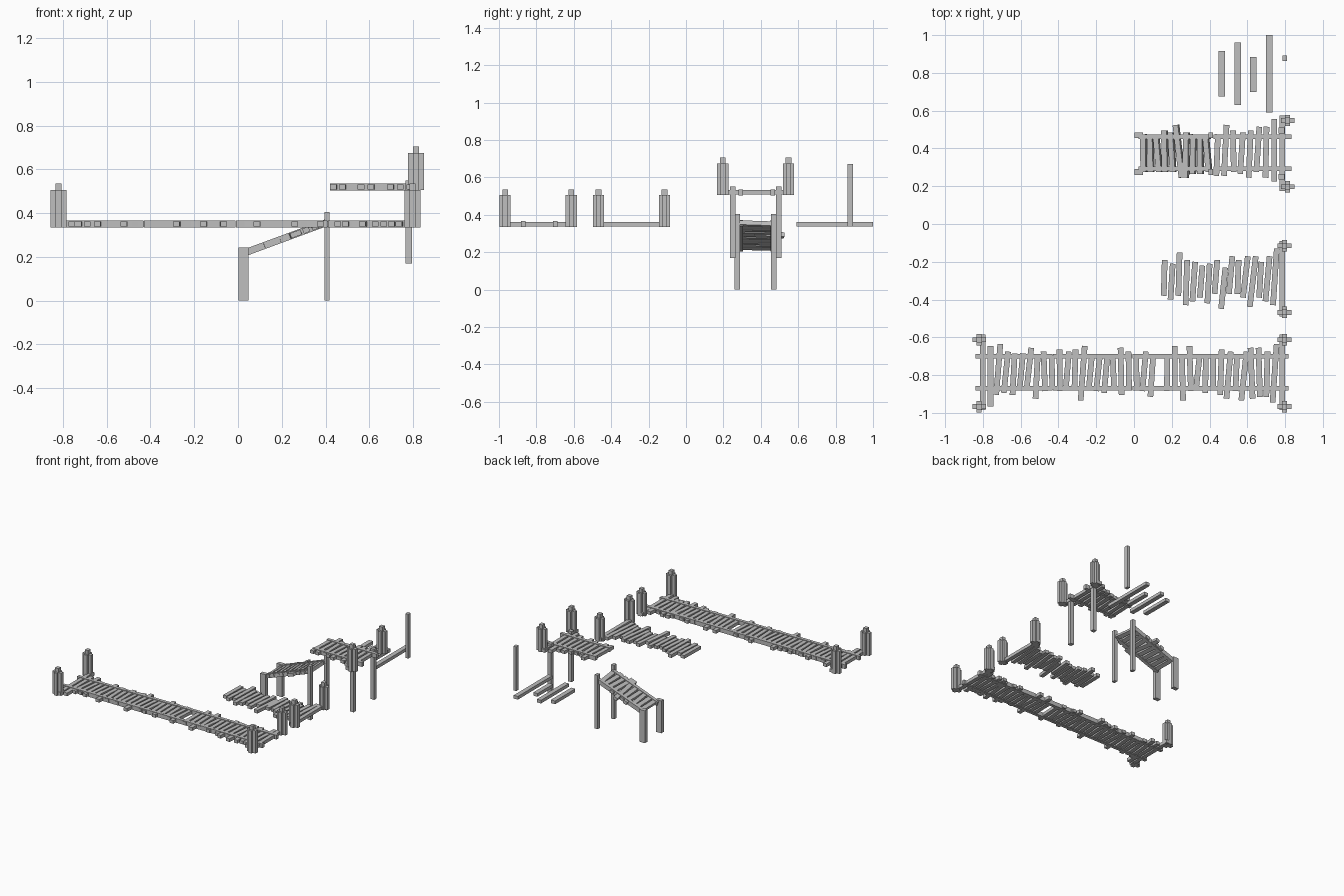
import bpy, bmesh, math, random
from mathutils import Matrix, Vector

random.seed(4)
if "Cube" in bpy.data.objects:
    bpy.data.objects.remove(bpy.data.objects["Cube"])

wood = bpy.data.materials.new("weathered grey wood")
wood.use_nodes = True
GREY = (0.52, 0.52, 0.52, 1)
wood.diffuse_color = GREY
wood.node_tree.nodes["Principled BSDF"].inputs["Base Color"].default_value = GREY


def box(bm, centre, size, yaw=0.0):
    matrix = (Matrix.Translation(centre) @ Matrix.Rotation(yaw, 4, 'Z')
              @ Matrix.Diagonal((*size, 1)))
    bmesh.ops.create_cube(bm, size=1, matrix=matrix)


def finish(bm, name):
    mesh = bpy.data.meshes.new(name)
    bm.to_mesh(mesh)
    bm.free()
    mesh.materials.append(wood)
    obj = bpy.data.objects.new(name, mesh)
    bpy.context.collection.objects.link(obj)
    return obj


def planks(name, x0, x1, y, z, back, front, skew, bias=0.0):
    """Row of uneven boards; back and front are overhangs in hundredths."""
    bm = bmesh.new()
    last = len(back) - 1
    for i, (b, f) in enumerate(zip(back, front)):
        if not b:
            continue
        x = x0 + (x1 - x0) * i / last
        # boards near a post pair lie straight
        straight = max(b, f) > 17
        yaw = 0 if straight else math.radians(bias + random.uniform(-skew, skew))
        box(bm, (x, y + (b - f) / 200, z), (0.03, (b + f) / 100, 0.024), yaw)
    return finish(bm, name)


def beams(name, stops, y, z):
    """Pair of side beams made of lengths butted end to end."""
    bm = bmesh.new()
    for side in (-1, 1):
        for a, b in zip(stops, stops[1:]):
            box(bm, ((a + b) / 2, y + side * 0.085, z), (b - a - 0.002, 0.024, 0.032))
    return finish(bm, name)


def post_cluster(name, x, y, z):
    """Tall post bundled with shorter ones on each side."""
    bm = bmesh.new()
    box(bm, (x, y, z + 0.1), (0.028, 0.03, 0.2))
    for side in (-1, 1):
        box(bm, (x + side * 0.024, y, z + 0.085), (0.024, 0.026, 0.17))
        box(bm, (x, y + side * 0.018, z + 0.085), (0.026, 0.024, 0.17))
    return finish(bm, name)


def post(name, x, y, bottom, top, width=0.03, depth=0.03):
    bm = bmesh.new()
    box(bm, (x, y, (bottom + top) / 2), (width, depth, top - bottom))
    return finish(bm, name)


DECK = 0.35
HIGH = 0.52

# long walkway
planks("long_walkway_planks", -0.8, 0.785, -0.785, DECK,
       [20, 14, 15, 11, 10, 10, 13, 9, 11, 9, 12, 11, 12, 14, 9, 9, 9, 9, 13, 11,
        9, 11, 9, 0, 9, 14, 9, 14, 9, 9, 9, 12, 11, 9, 11, 13, 13, 11, 15, 20],
       [20, 18, 12, 11, 12, 9, 9, 14, 10, 9, 10, 9, 9, 15, 9, 10, 11, 9, 12, 9,
        9, 10, 13, 0, 10, 9, 15, 10, 9, 11, 9, 12, 14, 10, 15, 14, 13, 13, 16, 20],
       5, -2)
beams("long_walkway_beams", (-0.84, -0.43, -0.01, 0.41, 0.82), -0.785, DECK)
for x, side in ((-0.82, "right"), (0.797, "left")):
    post_cluster(side + "_walkway_front_posts", x, -0.967, DECK - 0.015)
    post_cluster(side + "_walkway_back_posts", x, -0.613, DECK - 0.015)

# broken walkway without beams
planks("broken_walkway_planks", 0.16, 0.785, -0.29, DECK,
       [10, 8, 14, 10, 9, 7, 8, 10, 6, 12, 10, 12, 12, 9, 12, 16, 20],
       [9, 11, 9, 14, 12, 10, 13, 8, 16, 8, 8, 10, 15, 10, 12, 14, 20], 3, -4)
post_cluster("broken_walkway_front_posts", 0.797, -0.468, DECK - 0.015)
post_cluster("broken_walkway_back_posts", 0.797, -0.115, DECK - 0.015)

# upper landing
planks("landing_planks", 0.44, 0.785, 0.375, HIGH,
       [10, 15, 12, 11, 12, 14, 14, 18, 20], [12, 12, 10, 11, 13, 10, 13, 15, 20], 3, -2)
beams("landing_beams", (0.42, 0.835), 0.378, HIGH)
post_cluster("landing_front_posts", 0.813, 0.197, HIGH - 0.015)
post_cluster("landing_back_posts", 0.813, 0.548, HIGH - 0.015)
for y, side in ((0.25, "front"), (0.495, "back")):
    post("landing_" + side + "_leg", 0.781, y, 0.17, 0.55)

# sloping ramp
slope = (Matrix.Translation((0.215, 0, 0.287))
         @ Matrix.Rotation(-math.atan2(0.14, 0.38), 4, 'Y'))
ramp = planks("ramp_planks", -0.175, 0.185, 0.375, 0,
              [10, 9, 9, 12, 11, 15, 11, 10, 9, 9], [10, 10, 10, 10, 10, 13, 13, 11, 11, 10], 5, 3)
ramp_beams = beams("ramp_beams", (-0.2, 0.2), 0.378, 0)
for obj in (ramp, ramp_beams):
    obj.data.transform(slope)
for y, side in ((0.275, "front"), (0.47, "back")):
    post("ramp_low_" + side + "_leg", 0.025, y, 0, 0.243, 0.045)
    post("ramp_high_" + side + "_leg", 0.407, y, 0, 0.405, 0.024)

# loose boards and a single post
for i, (x, near, far) in enumerate(((0.465, 0.675, 0.915), (0.55, 0.63, 0.96),
                                    (0.632, 0.7, 0.885), (0.715, 0.59, 1.0))):
    bm = bmesh.new()
    box(bm, (x, (near + far) / 2, DECK), (0.034, far - near, 0.024))
    finish(bm, "loose_board_" + str(i))
post("loose_post", 0.798, 0.878, DECK - 0.012, 0.67, 0.024)
